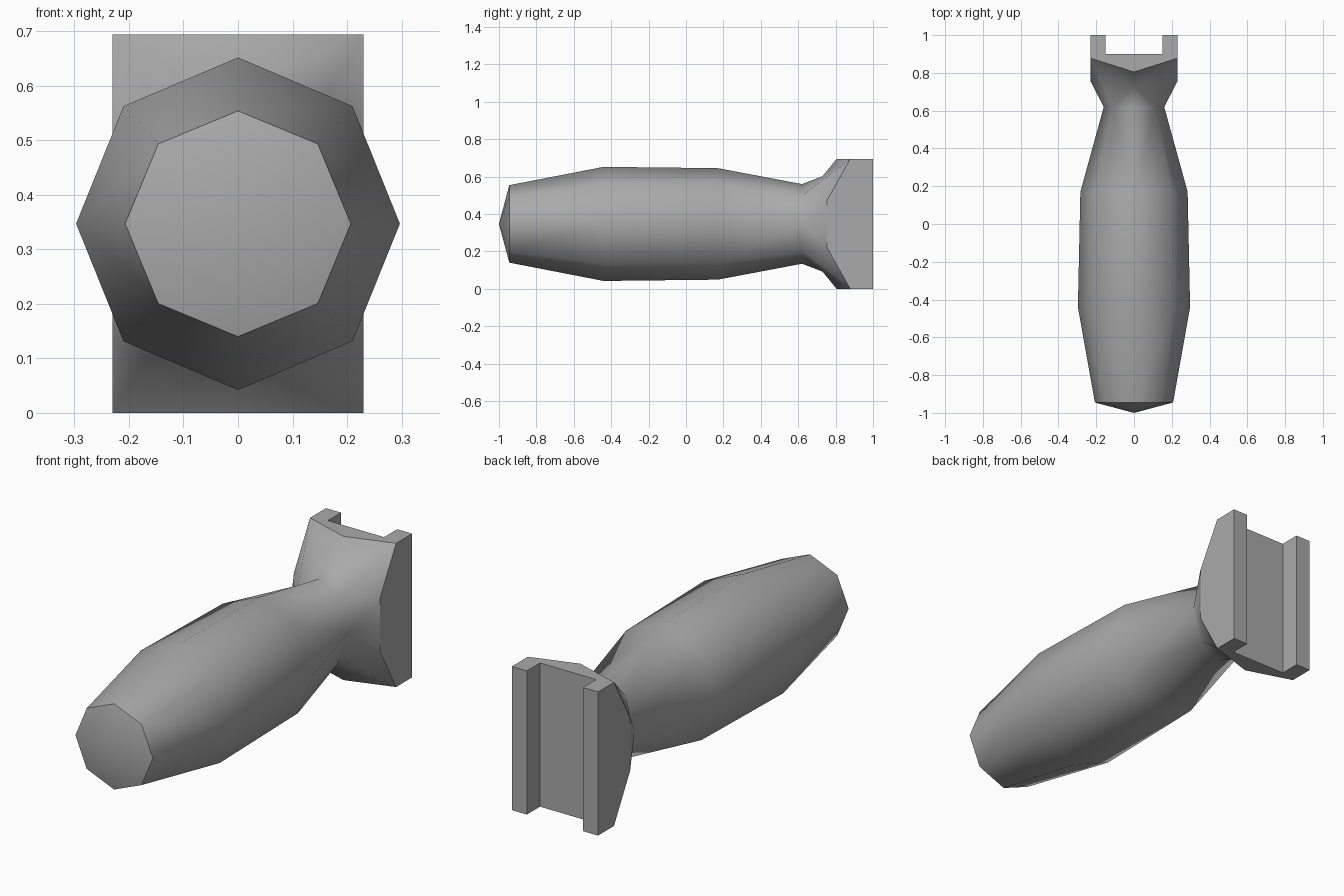
import bpy, bmesh, math
from mathutils import Vector

if "Cube" in bpy.data.objects:
    bpy.data.objects.remove(bpy.data.objects["Cube"])

MID_Z = 0.347

grey = bpy.data.materials.new("plain_grey")
grey.use_nodes = True
grey.diffuse_color = (0.4, 0.4, 0.4, 1)
grey.node_tree.nodes["Principled BSDF"].inputs["Base Color"].default_value = (0.4, 0.4, 0.4, 1)


def quarter_part(name, faces, inside, smooth):
    """Build the upper left quarter of a part and mirror it in x and z."""
    bm = bmesh.new()
    for pts in faces:
        f = bm.faces.new([bm.verts.new(p) for p in pts])
        f.smooth = smooth
    bmesh.ops.remove_doubles(bm, verts=bm.verts[:], dist=0.0005)
    bm.normal_update()
    for f in bm.faces:
        if f.normal.dot(f.calc_center_median() - Vector(inside)) < 0:
            f.normal_flip()
    # crisp rim around the end cap
    for e in bm.edges:
        if all(abs(v.co.y - CAP_Y) < 0.001 for v in e.verts):
            e.smooth = False
    mesh = bpy.data.meshes.new(name)
    bm.to_mesh(mesh)
    bm.free()
    mesh.materials.append(grey)
    ob = bpy.data.objects.new(name, mesh)
    ob.location.z = MID_Z
    bpy.context.collection.objects.link(ob)
    mod = ob.modifiers.new("mirror", "MIRROR")
    mod.use_axis = (True, False, True)
    return ob


# Grip rings from end cap to neck: y, half width, half height
CAP_Y = -0.945
rings = [(CAP_Y, 0.207, 0.207), (-0.44, 0.297, 0.305),
         (0.17, 0.284, 0.298), (0.62, 0.16, 0.213)]


def ring_points(y, rx, rz):
    return [(rx * math.sin(a), y, rz * math.cos(a))
            for a in (0, math.pi / 4, math.pi / 2)]


loops = [ring_points(*r) for r in rings]
tip = (0, -1, 0)
grip = [(tip, loops[0][i], loops[0][i + 1]) for i in range(2)]
for a, b in zip(loops, loops[1:]):
    grip += [(a[i], a[i + 1], b[i + 1], b[i]) for i in range(2)]

# Flare from the neck out to the rectangular mount
n_top, n_diag, n_side = loops[-1]
throat = (0, 0.73, 0.255)
top = (0, 0.805, MID_Z)
corner = (0.23, 0.878, MID_Z)
side = (0.23, 0.755, 0.128)
side_mid = (0.23, 0.755, 0)
grip += [(n_top, n_diag, throat), (throat, corner, top),
         (throat, n_diag, corner), (n_diag, side, corner),
         (n_diag, n_side, side), (n_side, side_mid, side)]
quarter_part("grip_handle", grip, (0, 0.9, 0), True)

# Mount block with a vertical slot in its back
outline = [(0.23, 1), (0.15, 1), (0.15, 0.9), (0, 0.9)]
upper = [(x, y, MID_Z) for x, y in outline]
middle = [(x, y, 0) for x, y in outline]
mount = [[top, corner] + upper,
         [corner, side, side_mid, middle[0], upper[0]]]
mount += [(upper[i], upper[i + 1], middle[i + 1], middle[i]) for i in range(3)]
quarter_part("slotted_mount", mount, (0.19, 0.89, 0.2), False)
